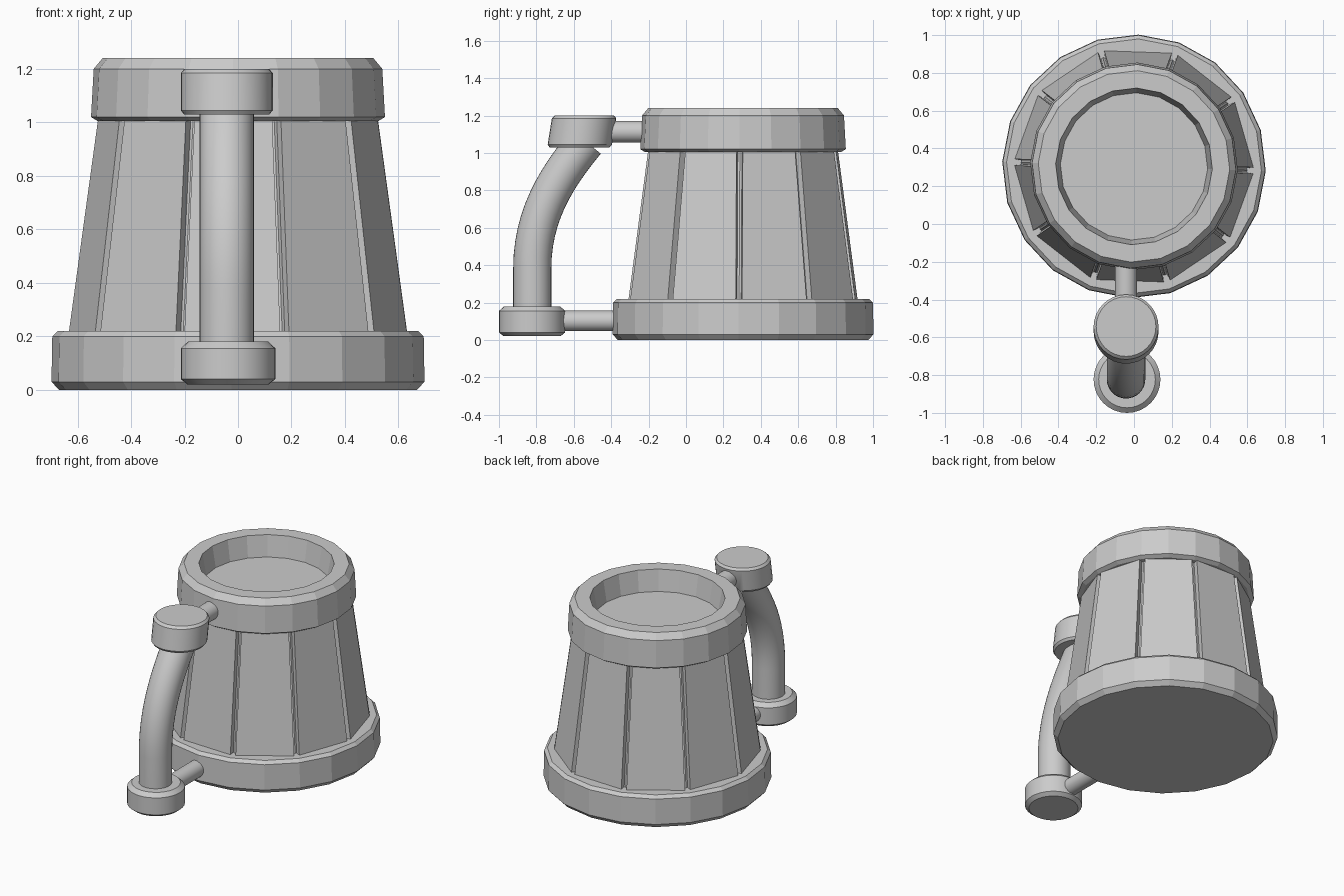
import bpy, bmesh
from math import cos, sin, pi, radians
from mathutils import Vector

if "Cube" in bpy.data.objects:
    bpy.data.objects.remove(bpy.data.objects["Cube"])

CY = 0.305             # mug axis
ROT = radians(-2)      # slight turn of the facets
HX = -0.042            # handle plane


def finish(name, bm, smooth=False):
    bmesh.ops.recalc_face_normals(bm, faces=bm.faces)
    me = bpy.data.meshes.new(name)
    bm.to_mesh(me)
    bm.free()
    ob = bpy.data.objects.new(name, me)
    bpy.context.collection.objects.link(ob)
    if smooth:
        bpy.ops.object.select_all(action='DESELECT')
        bpy.context.view_layer.objects.active = ob
        ob.select_set(True)
        bpy.ops.object.shade_smooth_by_angle(angle=radians(35))
    return ob


def skin(bm, rings):
    """Bridge a list of vertex rings and cap both ends."""
    n = len(rings[0])
    for a, b in zip(rings, rings[1:]):
        for i in range(n):
            j = (i + 1) % n
            bm.faces.new((a[i], a[j], b[j], b[i]))
    bm.faces.new(rings[0])
    bm.faces.new(rings[-1])


def lathe(name, profile, centre, sides, rot=0.0, shear=0.0, smooth=False):
    """Spin (radius, z) points about a vertical axis; shear leans it in y."""
    bm = bmesh.new()
    z0 = profile[0][1]
    rings = [[bm.verts.new((centre[0] + r * cos(rot + 2 * pi * i / sides),
                            centre[1] + r * sin(rot + 2 * pi * i / sides) + shear * (z - z0), z))
              for i in range(sides)] for r, z in profile]
    skin(bm, rings)
    return finish(name, bm, smooth)


def tube(name, path, radius, sides=32):
    """Round bar following (y, z) points in the handle plane."""
    pts = [Vector((HX, y, z)) for y, z in path]
    side = Vector((1, 0, 0))
    bm = bmesh.new()
    rings = []
    for k, p in enumerate(pts):
        t = (pts[min(k + 1, len(pts) - 1)] - pts[max(k - 1, 0)]).normalized()
        up = t.cross(side)
        rings.append([bm.verts.new(p + radius * (side * cos(2 * pi * i / sides) + up * sin(2 * pi * i / sides)))
                      for i in range(sides)])
    skin(bm, rings)
    return finish(name, bm, True)


# Bottom and top bands, the top one hollowed to a shallow well
lathe("base_band", [(0.67, 0), (0.698, 0.03), (0.695, 0.2), (0.675, 0.22)], (0, CY), 20, ROT)
lathe("rim_band", [(0.525, 1.005), (0.55, 1.02), (0.54, 1.2), (0.507, 1.24),
                   (0.415, 1.24), (0.39, 1.10)], (0, CY), 20, ROT)

# Core seen at the bottom of the grooves
lathe("body_core", [(0.615, 0.1), (0.485, 1.05)], (0, CY), 10, ROT)

# Ten tapered staves separated by V-shaped grooves
bm = bmesh.new()
for s in range(10):
    mid = ROT + pi / 10 + s * pi / 5
    rings = []
    for z in (0.15, 1.03):
        ro = 0.632 - 0.107 * (z - 0.22) / 0.78
        ring = []
        for r, side, gap in ((ro, -1, 0.017), (ro, 1, 0.017), (ro - 0.08, 1, 0.004), (ro - 0.08, -1, 0.004)):
            a = mid + side * (pi / 10 - gap / r)
            ring.append(bm.verts.new((r * cos(a), CY + r * sin(a), z)))
        rings.append(ring)
    skin(bm, rings)
finish("staves", bm)

# Handle end knobs
lathe("handle_knob_lower", [(0.152, 0.02), (0.177, 0.04), (0.177, 0.155), (0.15, 0.18)],
      (-0.037, -0.823), 32, smooth=True)
lathe("handle_knob_upper", [(0.16, 1.03), (0.172, 1.045), (0.172, 1.185), (0.158, 1.2)],
      (HX, -0.57), 32, shear=0.16, smooth=True)

# Curved grip: Bezier-sampled path
p = [(-0.822, 0.38), (-0.822, 0.66), (-0.70, 0.86), (-0.535, 1.06)]
path = [(-0.822, 0.1)]
for k in range(13):
    t = k / 12
    w = ((1 - t) ** 3, 3 * t * (1 - t) ** 2, 3 * t * t * (1 - t), t ** 3)
    path.append(tuple(sum(wi * q[c] for wi, q in zip(w, p)) for c in (0, 1)))
tube("handle_grip", path, 0.102)

# Pegs joining the knobs to the bands
tube("handle_peg_upper", [(-0.5, 1.113), (-0.15, 1.113)], 0.058)
tube("handle_peg_lower", [(-0.75, 0.102), (-0.3, 0.102)], 0.055)
